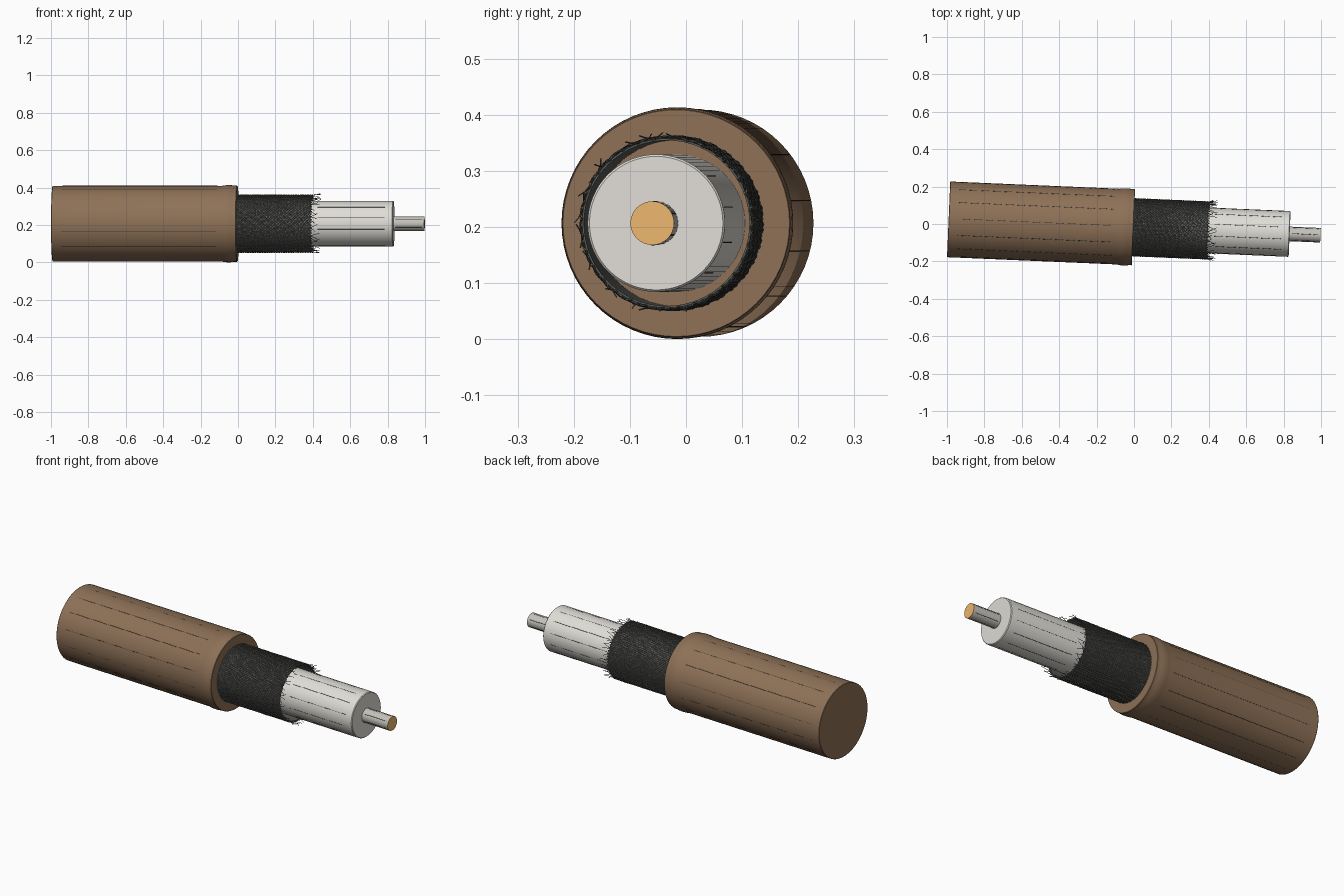
import bpy, math, random
from mathutils import Matrix, Vector

if "Cube" in bpy.data.objects:
    bpy.data.objects.remove(bpy.data.objects["Cube"])

random.seed(4)
R = math.radians
# cable axis: level, yawed slightly off x
AXIS = Matrix.Translation((0, -0.0175, 0.207)) @ Matrix.Rotation(R(-2.45), 4, 'Z')


def material(name, rgb):
    m = bpy.data.materials.new(name)
    m.diffuse_color = (*rgb, 1)
    m.use_nodes = True
    m.node_tree.nodes["Principled BSDF"].inputs["Base Color"].default_value = m.diffuse_color
    return m


BROWN = material("brown_rubber", (0.27, 0.165, 0.095))
WHITE = material("white_plastic", (0.75, 0.73, 0.68))
GREY = material("braid_wire", (0.10, 0.105, 0.095))
TIN = material("tinned_metal", (0.55, 0.54, 0.50))
COPPER = material("copper", (0.85, 0.48, 0.16))
DARK = material("seam_dark", (0.05, 0.04, 0.03))


def polar(s, r, a):
    return Vector((s, r * math.cos(a), r * math.sin(a)))


def add_mesh(name, verts, faces, mat):
    me = bpy.data.meshes.new(name)
    me.from_pydata([AXIS @ Vector(v) for v in verts], [], faces)
    me.materials.append(mat)
    ob = bpy.data.objects.new(name, me)
    bpy.context.collection.objects.link(ob)
    bpy.ops.object.select_all(action='DESELECT')
    ob.select_set(True)
    bpy.context.view_layer.objects.active = ob
    bpy.ops.object.shade_smooth_by_angle(angle=R(35))
    return ob


def lathe(name, profile, mat, n=64, closed=False):
    """Revolve (position along axis, radius) points, ordered left to right."""
    verts = [polar(s, r, 2 * math.pi * i / n) for s, r in profile for i in range(n)]
    m = len(profile)
    faces = []
    for j in range(m if closed else m - 1):
        a, b = j * n, (j + 1) % m * n
        for i in range(n):
            k = (i + 1) % n
            faces.append((a + i, a + k, b + k, b + i))
    if not closed:
        faces.append(tuple(reversed(range(n))))
        faces.append(tuple(range((m - 1) * n, m * n)))
    return add_mesh(name, verts, [f[::-1] for f in faces] if closed else faces, mat)


def wires(name, paths, radius, mat):
    """Many thin wires in one bevelled curve, converted to mesh."""
    cu = bpy.data.curves.new(name, 'CURVE')
    cu.dimensions = '3D'
    cu.bevel_depth = radius
    cu.bevel_resolution = 0
    cu.use_fill_caps = True
    for path in paths:
        sp = cu.splines.new('POLY')
        sp.points.add(len(path) - 1)
        for p, co in zip(sp.points, path):
            p.co = (*(AXIS @ co), 1)
    cu.materials.append(mat)
    ob = bpy.data.objects.new(name, cu)
    bpy.context.collection.objects.link(ob)
    bpy.ops.object.select_all(action='DESELECT')
    ob.select_set(True)
    bpy.context.view_layer.objects.active = ob
    bpy.ops.object.convert(target='MESH')


# Outer jacket with rolled lip at the stripped end
lathe("outer_jacket", [(-0.992, 0.201), (-0.99, 0.2025), (-0.085, 0.2025), (-0.074, 0.2045),
                       (-0.06, 0.2062), (-0.045, 0.2065), (-0.03, 0.2055), (-0.02, 0.2035),
                       (-0.005, 0.2035), (-0.003, 0.202)], BROWN)

# Inner insulation, core and its bare cut face
lathe("inner_insulation", [(-0.01, 0.1225), (0.829, 0.1225), (0.833, 0.119)], WHITE)
lathe("core_conductor", [(0.82, 0.039), (0.995, 0.039)], TIN, 32)
lathe("core_cut_face", [(0.995, 0.039), (0.998, 0.039)], COPPER, 32)

# Braided shield: thin open sleeve plus crossing woven wires
lathe("shield_sleeve", [(-0.01, 0.1475), (-0.01, 0.151), (0.395, 0.151), (0.395, 0.1475)],
      GREY, closed=True)
COUNT, STEPS, END = 64, 32, 0.4
paths, frayed = [], []
for direction in (1, -1):
    for i in range(COUNT):
        a0 = 2 * math.pi * i / COUNT
        path = []
        for j in range(STEPS + 1):
            t = j / STEPS
            weave = 0.0016 * direction * math.cos(math.pi * (j + i))
            path.append(polar(-0.01 + t * (END + 0.01), 0.1528 + weave,
                              a0 + direction * t * R(150)))
        paths.append(path)
        # Loose strand tips past the end of the braid
        if random.random() < 0.45:
            a = a0 + direction * R(150)
            length, lift = random.uniform(0.01, 0.045), random.uniform(-0.004, 0.012)
            turn = direction * random.uniform(0.02, 0.15)
            frayed.append([polar(END - 0.01, 0.153, a - turn * 0.2),
                           polar(END + length * 0.5, 0.153 + lift * 0.3, a + turn * 0.5),
                           polar(END + length, 0.153 + lift, a + turn)])
wires("shield_braid", paths, 0.0022, GREY)
wires("shield_frayed_strands", frayed, 0.0013, GREY)


# Fine lengthwise seam lines just breaking the surface
def seams(name, start, end, radius, count):
    wires(name, [[polar(start, radius, 2 * math.pi * (i + 0.45) / count),
                  polar(end, radius, 2 * math.pi * (i + 0.45) / count)]
                 for i in range(count)], 0.0016, DARK)


seams("jacket_seams", -0.94, -0.11, 0.2015, 14)
seams("insulation_seams", 0.43, 0.79, 0.1217, 12)
seams("core_seams", 0.845, 0.985, 0.0383, 6)
